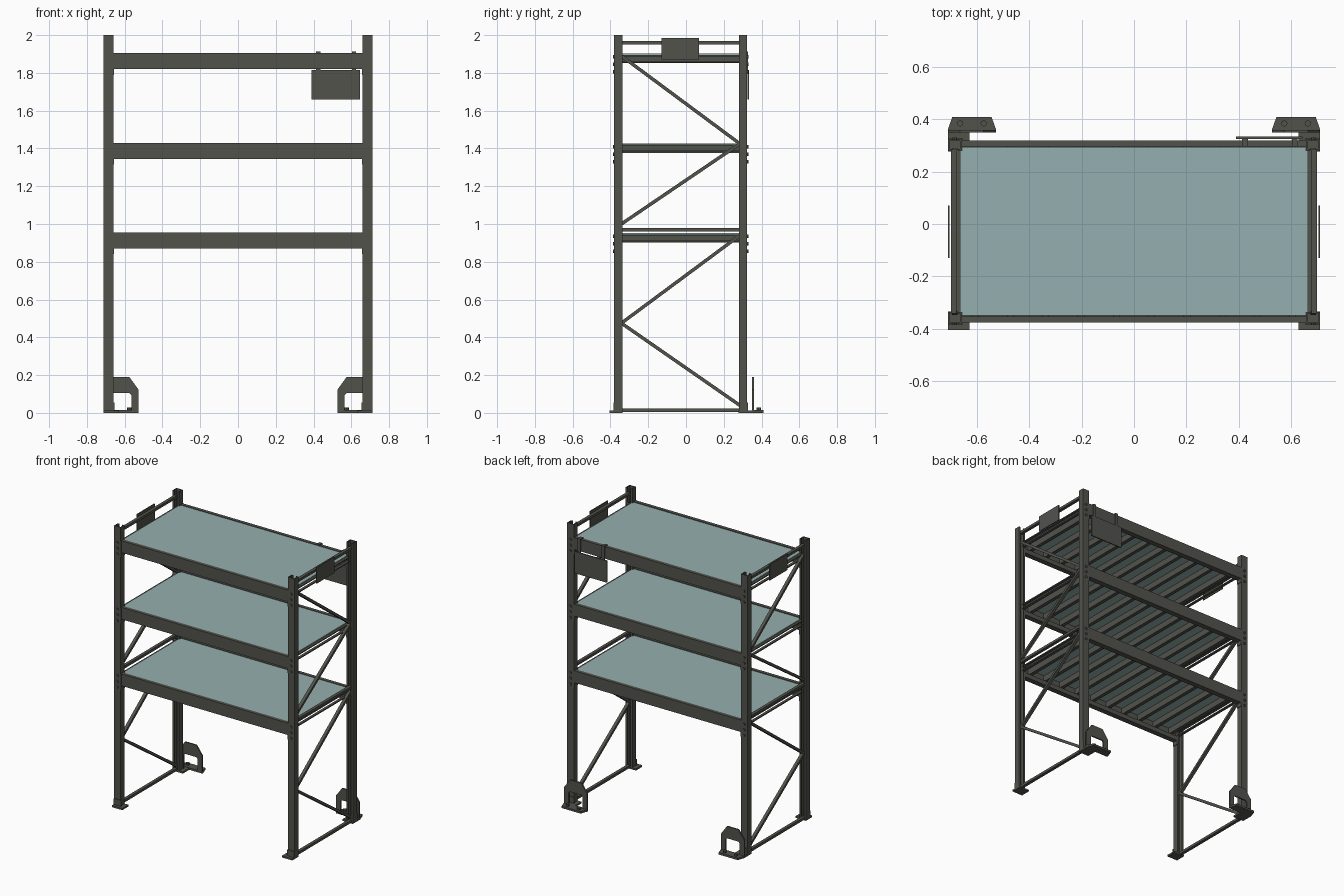
import bpy, bmesh
from mathutils import Vector, Matrix

cube = bpy.data.objects.get("Cube")
if cube:
    bpy.data.objects.remove(cube, do_unlink=True)


def material(name, rgb):
    m = bpy.data.materials.new(name)
    m.use_nodes = True
    m.diffuse_color = (*rgb, 1)
    bsdf = next(n for n in m.node_tree.nodes if n.type == 'BSDF_PRINCIPLED')
    bsdf.inputs["Base Color"].default_value = (*rgb, 1)
    return m


STEEL = material("dark grey steel", (0.085, 0.085, 0.073))
TEAL = material("pale teal board", (0.30, 0.43, 0.425))


def finish(name, bm, mat):
    bmesh.ops.recalc_face_normals(bm, faces=bm.faces)
    mesh = bpy.data.meshes.new(name)
    bm.to_mesh(mesh)
    bm.free()
    mesh.materials.append(mat)
    ob = bpy.data.objects.new(name, mesh)
    bpy.context.scene.collection.objects.link(ob)
    return ob


def box(name, xs, ys, zs, mat=STEEL):
    bm = bmesh.new()
    size = [abs(r[1] - r[0]) for r in (xs, ys, zs)]
    mid = [(r[0] + r[1]) / 2 for r in (xs, ys, zs)]
    bmesh.ops.create_cube(bm, size=1, matrix=Matrix.Translation(mid) @ Matrix.Diagonal((*size, 1)))
    return finish(name, bm, mat)


def prism(name, points, start, end, axis):
    """Extrude a closed outline along x, y or z."""
    place = {'x': lambda a, b, t: (t, a, b),
             'y': lambda a, b, t: (a, t, b),
             'z': lambda a, b, t: (a, b, t)}[axis]
    bm = bmesh.new()
    face = bm.faces.new([bm.verts.new(place(a, b, start)) for a, b in points])
    new = bmesh.ops.extrude_face_region(bm, geom=[face])["geom"]
    bmesh.ops.translate(bm, verts=[v for v in new if isinstance(v, bmesh.types.BMVert)],
                        vec=place(0, 0, end - start))
    return finish(name, bm, STEEL)


def strut(name, x, a, b, width=0.022, depth=0.018):
    """Flat bar in a side frame between two (y, z) points."""
    p, q = Vector((x, *a)), Vector((x, *b))
    bm = bmesh.new()
    turn = (q - p).to_track_quat('Z', 'X').to_matrix().to_4x4()
    bmesh.ops.create_cube(bm, size=1, matrix=Matrix.Translation((p + q) / 2) @ turn
                          @ Matrix.Diagonal((depth, width, (q - p).length, 1)))
    return finish(name, bm, STEEL)


def bolt(name, centre, radius, length, axis):
    bm = bmesh.new()
    turn = {'z': Matrix(), 'y': Matrix.Rotation(1.5708, 4, 'X')}[axis]
    bmesh.ops.create_cone(bm, cap_ends=True, segments=8, radius1=radius, radius2=radius,
                          depth=length, matrix=Matrix.Translation(centre) @ turn)
    return finish(name, bm, STEEL)


SHELF_TOPS = (0.955, 1.43, 1.905)
SIDES = ((1, "left"), (-1, "right"))
ENDS = ((-1, "front", -0.38), (1, "back", 0.323))   # outer face of the posts in y

for sx, side in SIDES:
    for sy, end, face in ENDS:
        tag = f"{end}_{side}"
        cx = sx * 0.686
        # Open channel post with return lips, facing inward
        w, t, d, lip = 0.026, 0.006, 0.043, 0.014
        half = [(w, 0), (w, d), (w - lip, d), (w - lip, d - t), (w - t, d - t), (w - t, t)]
        outline = half + [(-a, b) for a, b in reversed(half)]
        prism(f"{tag}_post", [(cx + a, face - sy * b) for a, b in outline], 0.0, 2.0, 'z')

        # Foot plate
        outer = -0.405 if sy < 0 else 0.36
        box(f"{tag}_foot_plate", (sx * 0.63, sx * 0.712), (outer, face - sy * 0.045), (0, 0.012))
        box(f"{tag}_foot_bracket", (sx * 0.655, sx * 0.712), (face, face + sy * 0.005), (0.01, 0.055))

        # Beam end connectors and their bolts
        for i, top in enumerate(SHELF_TOPS, 1):
            box(f"{tag}_connector_{i}", (sx * 0.656, sx * 0.660),
                (face, face - sy * 0.043), (top - 0.115, top))
            for dz in (-0.10, -0.06, -0.02):
                bolt(f"{tag}_connector_bolt_{i}", (cx, face + sy * 0.003, top + dz), 0.009, 0.008, 'y')

    # Zigzag bracing of the side frame
    front, back = -0.342, 0.285
    zigzag = [((back, 0.04), (front, 0.475)), ((front, 0.475), (back, 0.94)),
              ((front, 1.0), (back, 1.425)), ((back, 1.425), (front, 1.89))]
    for a, b in zigzag:
        strut(f"{side}_diagonal_brace", sx * 0.686, a, b)
    for z in (0.015, 0.97, 1.96):
        strut(f"{side}_cross_brace", sx * 0.690, (front, z), (back, z))

    # Sign plate on the top side rail
    box(f"{side}_side_sign", (sx * 0.706, sx * 0.712), (-0.13, 0.07), (1.87, 1.985))

    # Arched post guard behind the back post
    gx = sx * 0.62
    arch = [(0.092, 0), (0.092, 0.125), (0.045, 0.19)]
    hole = [(0.055, 0), (0.055, 0.095), (0.045, 0.105)]
    right = arch[:]
    left = [(-a, b) for a, b in reversed(arch)]
    inner = [(-a, b) for a, b in hole] + hole[::-1]
    prism(f"{side}_guard_arch", [(gx + a, b) for a, b in right + left + inner], 0.35, 0.36, 'y')
    foot = [(-0.092, 0.35), (0.092, 0.35), (0.092, 0.362), (0.075, 0.41),
            (-0.075, 0.41), (-0.092, 0.362)]
    prism(f"{side}_guard_foot", [(gx + a, b) for a, b in foot], 0, 0.014, 'z')
    for dx in (-0.045, 0.045):
        bolt(f"{side}_guard_bolt", (gx + dx, 0.385, 0.02), 0.012, 0.016, 'z')

# Shelves: stepped beams, support bars, end ties and board
for i, top in enumerate(SHELF_TOPS, 1):
    for sy, end, face in ENDS:
        o = face - sy * 0.003
        step = [(0, -0.085), (0, 0), (0.024, 0), (0.024, -0.053), (0.038, -0.053), (0.038, -0.085)]
        prism(f"{end}_beam_{i}", [(o - sy * a, top + b) for a, b in step], -0.661, 0.661, 'x')
    for n in range(10):
        x = (n - 4.5) * 0.135
        box(f"support_bar_{i}", (x - 0.013, x + 0.013), (-0.353, 0.296), (top - 0.053, top - 0.010))
    box(f"shelf_board_{i}", (-0.665, 0.665), (-0.35, 0.295), (top - 0.010, top - 0.003), TEAL)
    for sx, side in SIDES:
        for dz in (-0.045, -0.014):
            strut(f"{side}_shelf_tie_{i}", sx * 0.672, (-0.342, top + dz), (0.285, top + dz), 0.018, 0.008)

# Hanging sign on the back of the top beam
box("back_sign", (0.39, 0.645), (0.326, 0.334), (1.66, 1.815))
for x in (0.425, 0.615):
    box("sign_hook", (x - 0.011, x + 0.011), (0.321, 0.328), (1.80, 1.912))
    box("sign_hook_tab", (x - 0.011, x + 0.011), (0.296, 0.328), (1.905, 1.912))
